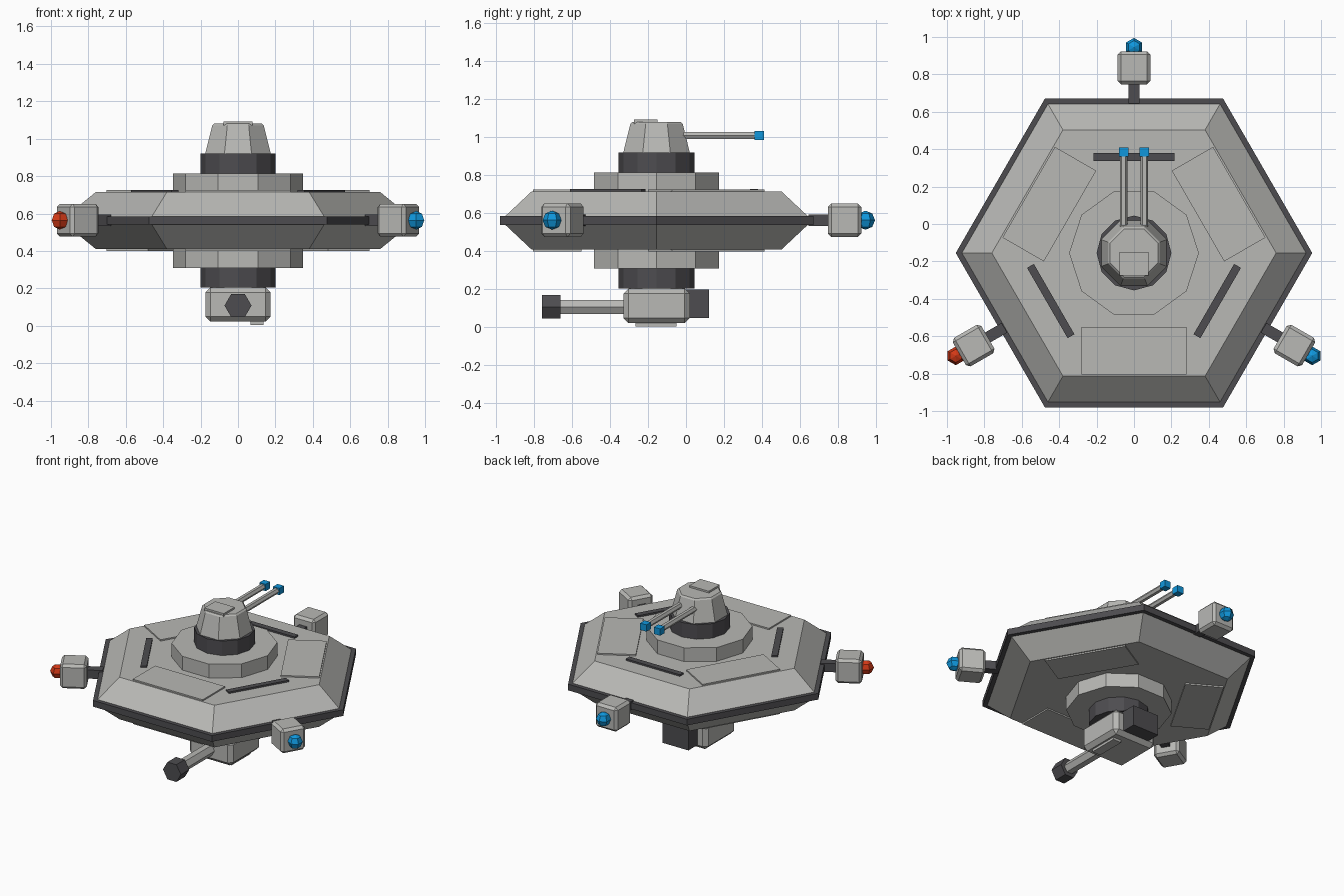
import bpy, bmesh
from math import pi, cos, sin, radians
from mathutils import Matrix, Vector

if "Cube" in bpy.data.objects:
    bpy.data.objects.remove(bpy.data.objects["Cube"], do_unlink=True)

AXIS = Vector((0, -0.155, 0))   # vertical axis of the hull


def material(name, rgb):
    m = bpy.data.materials.new(name)
    m.use_nodes = True
    m.diffuse_color = (*rgb, 1)
    m.node_tree.nodes["Principled BSDF"].inputs["Base Color"].default_value = (*rgb, 1)
    return m


GREY = material("light_grey", (0.48, 0.48, 0.46))
DARK = material("dark_grey", (0.075, 0.073, 0.08))
BLUE = material("lamp_blue", (0.005, 0.31, 0.72))
RED = material("lamp_red", (0.65, 0.04, 0.008))


def finish(bm, name, mat, matrix):
    bmesh.ops.recalc_face_normals(bm, faces=bm.faces)
    me = bpy.data.meshes.new(name)
    bm.to_mesh(me)
    bm.free()
    me.materials.append(mat)
    ob = bpy.data.objects.new(name, me)
    ob.matrix_world = matrix
    bpy.context.collection.objects.link(ob)
    return ob


def stack(name, mat, sides, profile, turn=0.0, matrix=Matrix.Translation(AXIS)):
    """Faceted solid of revolution through (radius, height) points, capped."""
    bm = bmesh.new()
    rings = [[bm.verts.new((r * cos(turn + 2 * pi * i / sides),
                            r * sin(turn + 2 * pi * i / sides), z))
              for i in range(sides)] for r, z in profile]
    for a, b in zip(rings, rings[1:]):
        for i in range(sides):
            j = (i + 1) % sides
            bm.faces.new((a[i], a[j], b[j], b[i]))
    bm.faces.new(rings[0][::-1])
    bm.faces.new(rings[-1])
    return finish(bm, name, mat, matrix)


def box(name, mat, lo, hi, matrix=Matrix(), bevel=0.0):
    """Box between two corners, optionally chamfered."""
    lo, hi = Vector(lo), Vector(hi)
    bm = bmesh.new()
    bmesh.ops.create_cube(bm, size=1)
    for v in bm.verts:
        v.co = (lo + hi) / 2 + Vector(c * s for c, s in zip(v.co, hi - lo))
    ob = finish(bm, name, mat, matrix)
    if bevel:
        mod = ob.modifiers.new("chamfer", "BEVEL")
        mod.width, mod.segments = bevel, 1
    return ob


def rod(name, mat, x, z, radius, y0, y1):
    """Six-sided rod along y."""
    m = Matrix.Translation((x, 0, z)) @ Matrix.Rotation(-pi / 2, 4, "X")
    return stack(name, mat, 6, [(radius, y0), (radius, y1)], matrix=m)


def around(degrees):
    """Frame on the hull axis whose +x points outward at the given angle."""
    return Matrix.Translation(AXIS) @ Matrix.Rotation(radians(degrees), 4, "Z")


# Hull and rim
stack("hull", GREY, 6, [(0.76, 0.41), (0.92, 0.54), (0.92, 0.585), (0.76, 0.715)])
stack("hull_rim", DARK, 6, [(0.953, 0.54), (0.953, 0.585)])

# Stepped rings and collars above and below
stack("upper_ring", GREY, 10, [(0.347, 0.70), (0.347, 0.815)])
stack("lower_ring", GREY, 10, [(0.347, 0.31), (0.347, 0.42)])
stack("upper_collar", DARK, 12, [(0.2, 0.80), (0.2, 0.92)])
stack("lower_collar", DARK, 12, [(0.2, 0.205), (0.2, 0.32)])

# Raised hull plates, vents and outrigger pods, three of each
for name, angle, lamp in (("back", 90, BLUE), ("right", 210, RED), ("left", 330, BLUE)):
    frame = around(angle)
    box(name + "_vent", DARK, (0.493, -0.217, 0.70), (0.535, 0.217, 0.727), frame)
    box(name + "_pod_arm", DARK, (0.80, -0.03, 0.533), (0.92, 0.03, 0.595), frame)
    box(name + "_pod", GREY, (0.902, -0.088, 0.476), (1.078, 0.088, 0.652), frame, 0.018)
    bm = bmesh.new()
    bmesh.ops.create_uvsphere(bm, u_segments=6, v_segments=4, radius=0.05)
    finish(bm, name + "_lamp", lamp,
           frame @ Matrix.Translation((1.1, 0, 0.564)) @ Matrix.Rotation(pi / 2, 4, "Z"))

    opposite = around(angle + 180)
    for side, z in (("upper", 0.705), ("lower", 0.40)):
        box(f"{side}_plate_opposite_{name}", GREY,
            (0.395, -0.28, z), (0.65, 0.28, z + 0.02), opposite)

# Upper turret with twin barrels
flat = 1 / cos(pi / 8)
stack("upper_turret", GREY, 8,
      [(0.175 * flat, 0.92), (0.138 * flat, 1.07), (0.128 * flat, 1.08)], turn=pi / 8)
box("turret_hatch", GREY, (-0.078, -0.275, 1.07), (0.078, -0.15, 1.093))
for name, x in (("right", -0.055), ("left", 0.055)):
    rod(name + "_barrel", GREY, x, 1.01, 0.021, -0.1, 0.37)
    box(name + "_barrel_tip", BLUE, (x - 0.025, 0.36, 0.985), (x + 0.025, 0.41, 1.034))

# Lower turret with single cannon
box("lower_turret", GREY, (-0.175, -0.33, 0.022), (0.175, 0.02, 0.205), bevel=0.028)
box("lower_turret_plate", GREY, (0.068, -0.265, 0.005), (0.135, -0.05, 0.03))
box("lower_turret_counterweight", DARK, (-0.105, 0.0, 0.05), (0.105, 0.122, 0.198))
rod("cannon_barrel", GREY, 0, 0.108, 0.043, -0.68, -0.3)
rod("cannon_muzzle", DARK, 0, 0.108, 0.072, -0.757, -0.66)
